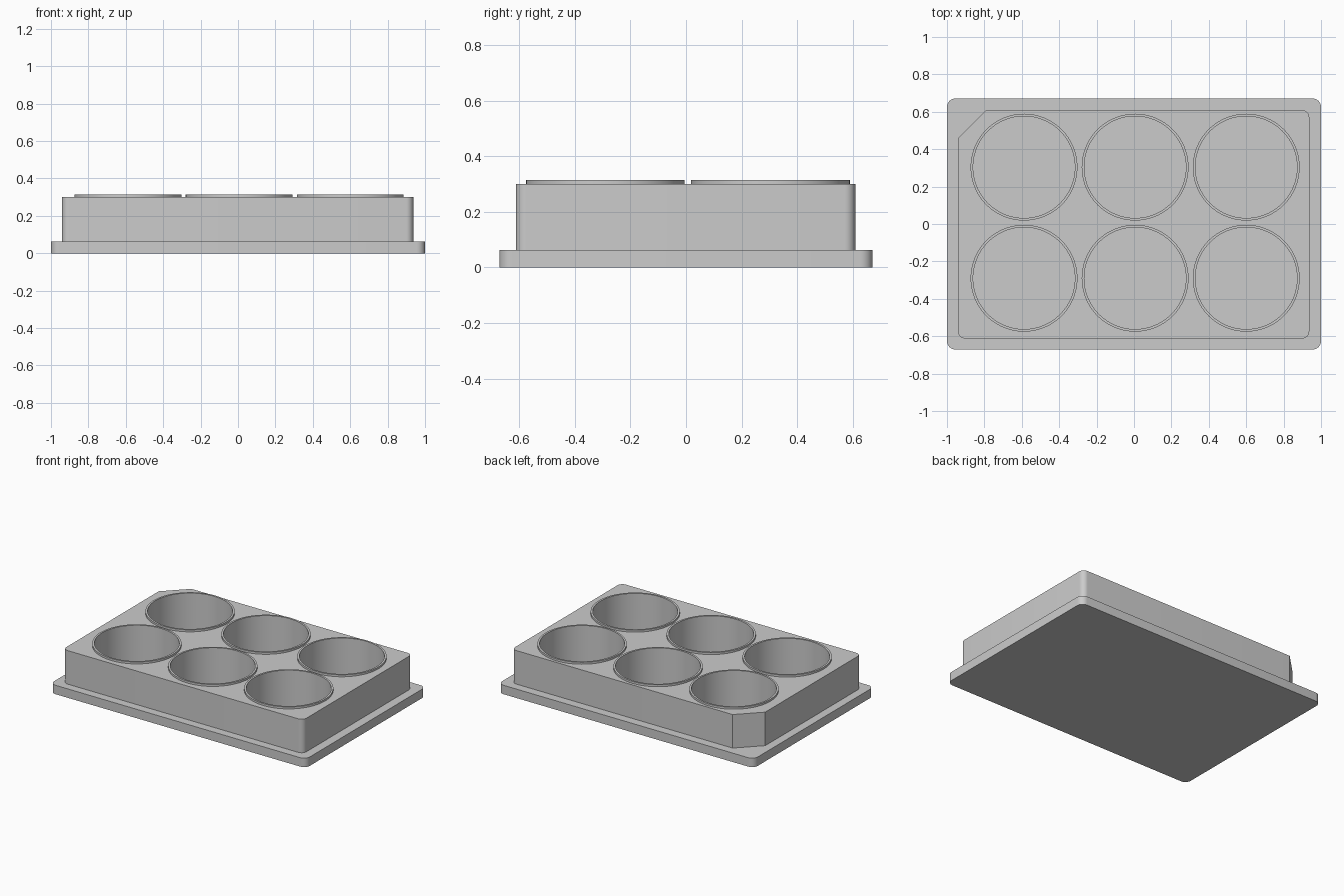
import bpy
import bmesh
import math

cube = bpy.data.objects.get("Cube")
if cube:
    bpy.data.objects.remove(cube, do_unlink=True)

SKIRT_TOP, BODY_TOP, RIM_TOP, FLOOR = 0.063, 0.30, 0.314, 0.041
WELL_R, RIM_R, SEGMENTS = 0.272, 0.2855, 96
WELLS = [(0.006 + 0.594 * col, 0.007 + 0.297 * row)
         for row in (1, -1) for col in (-1, 0, 1)]

grey = bpy.data.materials.new("plate_grey")
grey.use_nodes = True
colour = (0.6, 0.6, 0.6, 1)
grey.diffuse_color = colour
grey.node_tree.nodes["Principled BSDF"].inputs["Base Color"].default_value = colour


def make_object(name, bm):
    bmesh.ops.recalc_face_normals(bm, faces=bm.faces)
    mesh = bpy.data.meshes.new(name)
    bm.to_mesh(mesh)
    bm.free()
    mesh.materials.append(grey)
    obj = bpy.data.objects.new(name, mesh)
    bpy.context.collection.objects.link(obj)
    return obj


def slab(name, outline, z0, z1, radius, rounded):
    """Extrude an outline and round the upright edges at the given corners."""
    bm = bmesh.new()
    low = [bm.verts.new((x, y, z0)) for x, y in outline]
    high = [bm.verts.new((x, y, z1)) for x, y in outline]
    bm.faces.new(low)
    bm.faces.new(high)
    n = len(outline)
    for i in range(n):
        j = (i + 1) % n
        bm.faces.new((low[i], low[j], high[j], high[i]))
    edges = [bm.edges.get((low[i], high[i])) for i in rounded]
    bmesh.ops.bevel(bm, geom=edges, offset=radius, segments=8,
                    profile=0.5, affect='EDGES')
    return make_object(name, bm)


def ring(bm, cx, cy, radius, z):
    step = math.tau / SEGMENTS
    return [bm.verts.new((cx + radius * math.cos(i * step),
                          cy + radius * math.sin(i * step), z))
            for i in range(SEGMENTS)]


def bridge(bm, a, b):
    for i in range(SEGMENTS):
        j = (i + 1) % SEGMENTS
        bm.faces.new((a[i], a[j], b[j], b[i]))


def smooth(obj):
    bpy.ops.object.select_all(action='DESELECT')
    obj.select_set(True)
    bpy.context.view_layer.objects.active = obj
    bpy.ops.object.shade_smooth_by_angle(angle=math.radians(30))


# Wide skirt and main block with one clipped corner
skirt = slab("base_skirt", [(-1, -0.671), (1, -0.671), (1, 0.671), (-1, 0.671)],
             0, SKIRT_TOP, 0.045, range(4))
L, R, F, B, CUT = -0.941, 0.937, -0.612, 0.609, 0.15
body = slab("plate_body", [(L, F), (R, F), (R, B), (L + CUT, B), (L, B - CUT)],
            SKIRT_TOP, BODY_TOP, 0.038, range(3))

# Round wells cut through the block and into the skirt
bm = bmesh.new()
for cx, cy in WELLS:
    bottom = ring(bm, cx, cy, WELL_R, FLOOR)
    top = ring(bm, cx, cy, WELL_R, RIM_TOP + 0.1)
    bm.faces.new(bottom)
    bm.faces.new(top)
    bridge(bm, bottom, top)
cutter = make_object("well_cutter", bm)
cutter.hide_render = True
for obj in (skirt, body):
    mod = obj.modifiers.new("wells", 'BOOLEAN')
    mod.operation = 'DIFFERENCE'
    mod.solver = 'EXACT'
    mod.object = cutter
    bpy.context.view_layer.objects.active = obj
    bpy.ops.object.modifier_apply(modifier=mod.name)
    smooth(obj)
bpy.data.objects.remove(cutter, do_unlink=True)

# Raised rim around each well
for index, (cx, cy) in enumerate(WELLS, 1):
    bm = bmesh.new()
    loops = [ring(bm, cx, cy, r, z) for r, z in
             ((WELL_R, BODY_TOP), (WELL_R, RIM_TOP), (RIM_R, RIM_TOP), (RIM_R, BODY_TOP))]
    for a, b in zip(loops, loops[1:]):
        bridge(bm, a, b)
    smooth(make_object(f"well_rim_{index}", bm))
